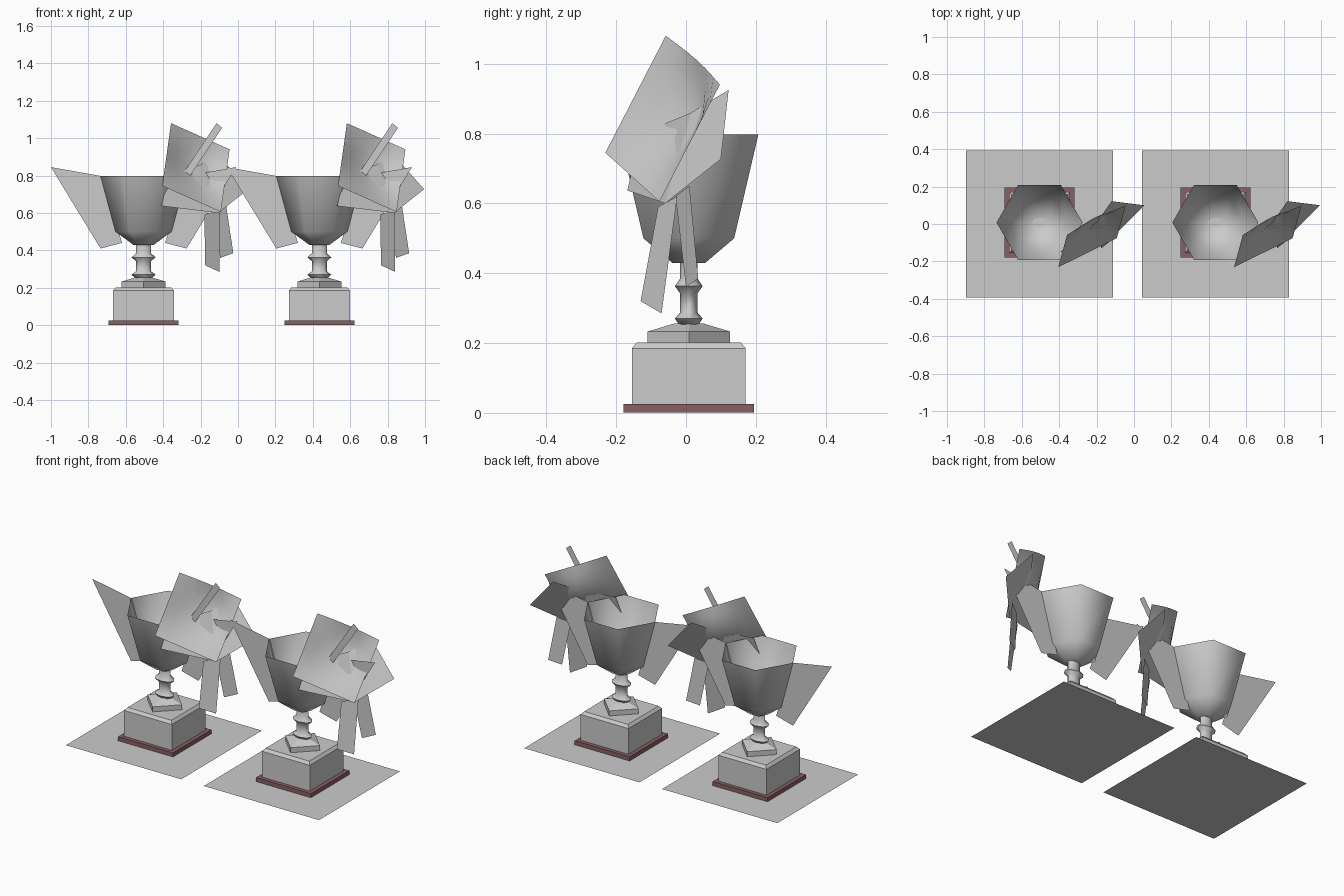
import bpy
import bmesh
from math import sin, cos, pi, radians
from mathutils import Vector

if "Cube" in bpy.data.objects:
    bpy.data.objects.remove(bpy.data.objects["Cube"])


def material(name, rgb):
    mat = bpy.data.materials.new(name)
    mat.use_nodes = True
    mat.diffuse_color = (*rgb, 1)
    mat.node_tree.nodes["Principled BSDF"].inputs["Base Color"].default_value = (*rgb, 1)
    return mat


GREY = material("pale grey", (0.6, 0.6, 0.6))
MAROON = material("dull maroon", (0.25, 0.115, 0.13))
MID_Y = 0.008


def add_mesh(name, verts, faces, x, mat=GREY, smooth=None, recalc=False):
    mesh = bpy.data.meshes.new(name)
    mesh.from_pydata([tuple(v) for v in verts], [], faces)
    if recalc:
        bm = bmesh.new()
        bm.from_mesh(mesh)
        bmesh.ops.recalc_face_normals(bm, faces=bm.faces)
        bm.to_mesh(mesh)
        bm.free()
    mesh.materials.append(mat)
    obj = bpy.data.objects.new(name, mesh)
    obj.location.x = x
    bpy.context.collection.objects.link(obj)
    if smooth:
        bpy.ops.object.select_all(action='DESELECT')
        obj.select_set(True)
        bpy.context.view_layer.objects.active = obj
        bpy.ops.object.shade_smooth_by_angle(angle=radians(smooth))
    return obj


def lathe(name, profile, sides, x, mat=GREY, turn=0.0, depth=1.0, open_top=False, smooth=None):
    """Stack of polygon rings from (radius, height) pairs."""
    verts, faces = [], []
    for r, z in profile:
        for i in range(sides):
            a = turn + 2 * pi * i / sides
            verts.append((r * cos(a), MID_Y + depth * r * sin(a), z))
    for k in range(len(profile) - 1):
        for i in range(sides):
            j = (i + 1) % sides
            b = k * sides
            faces.append((b + i, b + j, b + sides + j, b + sides + i))
    faces.append(tuple(reversed(range(sides))))
    if not open_top:
        faces.append(tuple(range(len(verts) - sides, len(verts))))
    return add_mesh(name, verts, faces, x, mat, smooth)


def sheet(name, points, x):
    """Thin flat sheet from its outline."""
    return add_mesh(name, points, [tuple(range(len(points)))], x)


def square(half):
    return half * 2 ** 0.5


def trophy(side, x):
    # Ground sheet and square plinth
    g = 0.393
    sheet(side + "_ground_sheet", [(-g, -g, 0), (g, -g, 0), (g, g, 0), (-g, g, 0)], x)
    lathe(side + "_plinth_foot", [(square(0.187), 0.001), (square(0.187), 0.026)], 4, x, MAROON, pi / 4)
    lathe(side + "_plinth", [(square(0.163), 0.026), (square(0.163), 0.185),
                             (square(0.149), 0.202)], 4, x, turn=pi / 4)

    # Diamond foot, ringed stem and six-sided open bowl
    lathe(side + "_foot", [(0.118, 0.202), (0.118, 0.233), (0.042, 0.256)], 4, x)
    lathe(side + "_stem", [(0.042, 0.25), (0.064, 0.27), (0.04, 0.288), (0.04, 0.342),
                           (0.064, 0.363), (0.04, 0.385), (0.04, 0.432)],
          8, x, depth=0.62, smooth=50)
    lathe(side + "_bowl", [(0.055, 0.43), (0.15, 0.5), (0.23, 0.797)],
          6, x, open_top=True, smooth=65)

    # Flat handles, mirrored
    for label, s in (("right", -1), ("left", 1)):
        sheet(f"{side}_{label}_handle",
              [(s * px, MID_Y, z) for px, z in
               ((0.495, 0.845), (0.225, 0.797), (0.115, 0.44), (0.23, 0.41))], x)

    # Tag: a square card dished towards the back
    a, b, c = Vector((0.147, -0.058, 1.08)), Vector((0.1, -0.231, 0.745)), Vector((0.46, 0.097, 0.94))
    n = 6
    verts, faces = [], []
    for i in range(n + 1):
        for j in range(n + 1):
            u, v = i / n, j / n
            p = a + u * (b - a) + v * (c - a)
            p.y += 0.07 * sin(pi * u) * sin(pi * v) + 0.012 * (1 - u) * sin(pi * v)
            verts.append(p)
    for i in range(n):
        for j in range(n):
            k = i * (n + 1) + j
            faces.append((k, k + n + 1, k + n + 2, k + 1))
    add_mesh(side + "_tag", verts, faces, x, smooth=40)

    # Thin strip through the tag
    sheet(side + "_tag_strip", [(0.39, -0.053, 1.08), (0.42, -0.053, 1.055),
                                (0.25, -0.053, 0.80), (0.22, -0.053, 0.825)], x)

    # Bow: two loops folded at the knot
    top, knot = (0.31, 0.015, 0.86), (0.4, -0.06, 0.6)
    sheet(side + "_bow_left_loop", [knot, (0.56, 0.1, 0.727), (0.385, 0.122, 0.925), top], x)
    sheet(side + "_bow_right_loop", [(0.095, -0.168, 0.637), knot, top, (0.135, -0.13, 0.8)], x)

    # Ribbon tails
    sheet(side + "_long_tail", [(0.33, -0.13, 0.32), (0.405, -0.07, 0.285),
                                (0.405, -0.025, 0.62), (0.325, -0.08, 0.59)], x)
    sheet(side + "_short_tail", [(0.41, 0.0, 0.36), (0.48, 0.035, 0.385),
                                 (0.44, 0.01, 0.65), (0.37, -0.03, 0.62)], x)


for side, x in (("right", -0.505), ("left", 0.435)):
    trophy(side, x)
